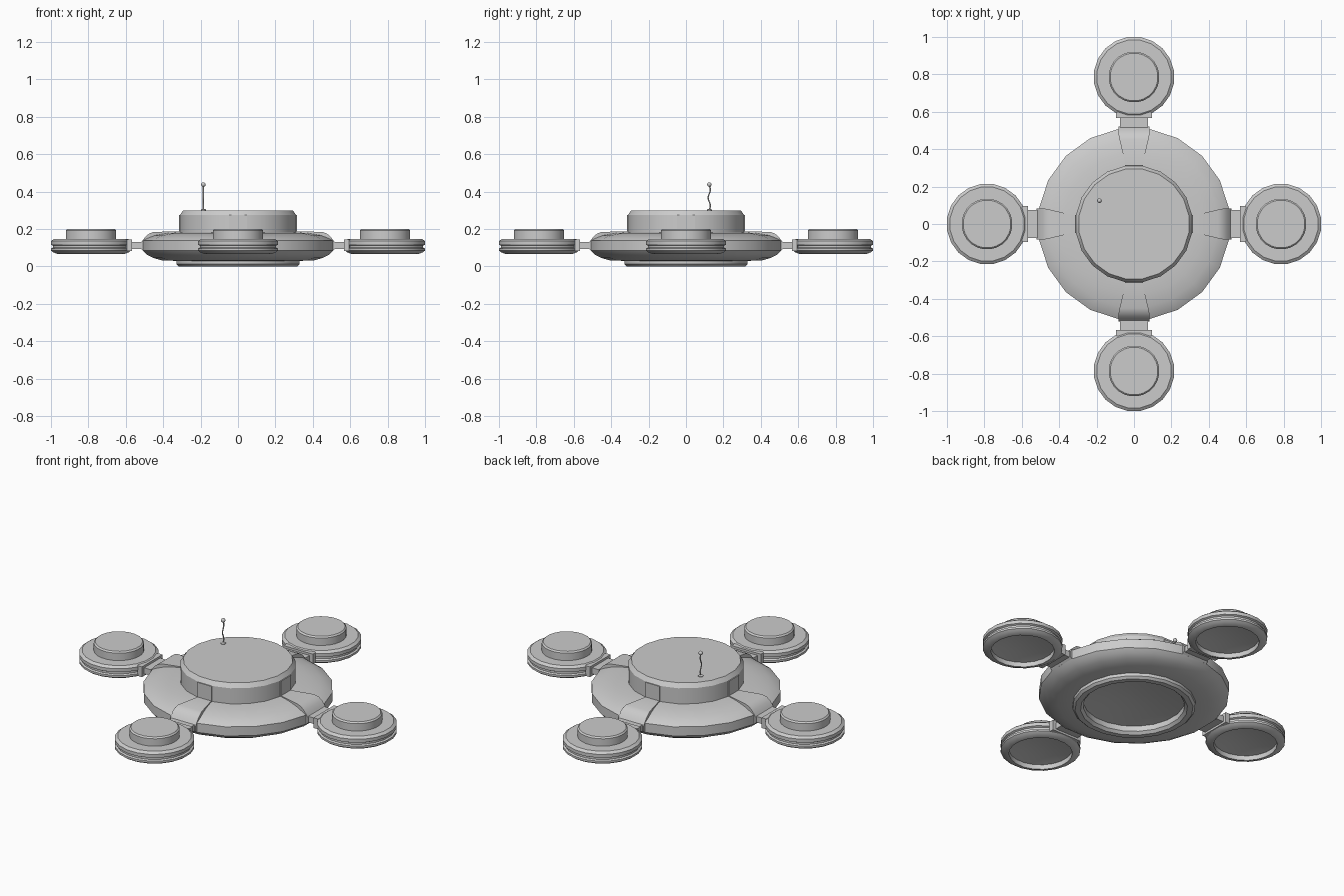
import bpy, bmesh, math
from mathutils import Matrix, Vector

if "Cube" in bpy.data.objects:
    bpy.data.objects.remove(bpy.data.objects["Cube"], do_unlink=True)

grey = bpy.data.materials.new("mid grey")
grey.use_nodes = True
grey.diffuse_color = (0.6, 0.6, 0.6, 1)
grey.node_tree.nodes["Principled BSDF"].inputs["Base Color"].default_value = (0.6, 0.6, 0.6, 1)

SIDES = 20


def finish(name, bm, turn=0.0):
    bmesh.ops.recalc_face_normals(bm, faces=bm.faces)
    bm.transform(Matrix.Rotation(turn, 4, "Z"))
    mesh = bpy.data.meshes.new(name)
    bm.to_mesh(mesh)
    bm.free()
    mesh.materials.append(grey)
    obj = bpy.data.objects.new(name, mesh)
    bpy.context.collection.objects.link(obj)
    bpy.ops.object.select_all(action="DESELECT")
    obj.select_set(True)
    bpy.context.view_layer.objects.active = obj
    bpy.ops.object.shade_smooth_by_angle(angle=math.radians(30))


def loft(name, rings, turn=0.0):
    """Skin a closed solid over rings of points, capped at both ends."""
    bm = bmesh.new()
    loops = [[bm.verts.new(p) for p in ring] for ring in rings]
    for a, b in zip(loops, loops[1:]):
        for i in range(len(a)):
            j = (i + 1) % len(a)
            bm.faces.new((a[i], a[j], b[j], b[i]))
    bm.faces.new(loops[0])
    bm.faces.new(loops[-1])
    finish(name, bm, turn)


def lathe(name, profile, cx=0.0, cy=0.0, turn=0.0, sides=SIDES):
    angles = [math.tau * (i + 0.5) / sides for i in range(sides)]
    loft(name, [[(cx + r * math.cos(a), cy + r * math.sin(a), z) for a in angles]
                for r, z in profile], turn)


def beam(name, stations, turn):
    """Radial bar; each station is radius, half width, bottom, top."""
    loft(name, [[(r, -w, lo), (r, w, lo), (r, w, hi), (r, -w, hi)]
                for r, w, lo, hi in stations], turn)


# Main hull with a shallow domed recess inside the landing ring
lathe("hull", [(0.03, 0.075), (0.15, 0.068), (0.275, 0.047), (0.275, 0.015), (0.29, 0.0),
               (0.32, 0.0), (0.333, 0.012), (0.333, 0.03), (0.41, 0.032), (0.46, 0.046),
               (0.495, 0.064), (0.515, 0.084), (0.515, 0.138), (0.495, 0.15),
               (0.45, 0.166), (0.38, 0.178), (0.30, 0.183)])

# Raised centre cabin with bevelled roof edge
lathe("cabin", [(0.314, 0.17), (0.314, 0.275), (0.297, 0.3)])

# Four radial arms, each carrying a pod
for k, side in enumerate(("left", "back", "right", "front")):
    turn = k * math.pi / 2
    beam(side + "_cabin_panel", [(0.29, 0.047, 0.17, 0.274), (0.316, 0.047, 0.17, 0.274)], turn)
    beam(side + "_bracket", [(0.3, 0.041, 0.1, 0.187), (0.45, 0.077, 0.07, 0.185),
                             (0.475, 0.082, 0.07, 0.176), (0.495, 0.084, 0.075, 0.16),
                             (0.51, 0.084, 0.085, 0.14), (0.52, 0.084, 0.095, 0.125)], turn)
    beam(side + "_arm", [(0.5, 0.076, 0.094, 0.13), (0.6, 0.076, 0.094, 0.13)], turn)
    beam(side + "_flange", [(0.566, 0.097, 0.082, 0.143), (0.594, 0.097, 0.082, 0.143),
                            (0.606, 0.075, 0.082, 0.143)], turn)
    lathe(side + "_pod", [(0.02, 0.112), (0.1, 0.108), (0.172, 0.094), (0.172, 0.066),
                          (0.18, 0.066), (0.205, 0.076), (0.216, 0.084), (0.216, 0.096),
                          (0.206, 0.101), (0.206, 0.111), (0.216, 0.116), (0.216, 0.136),
                          (0.2, 0.148), (0.13, 0.148)], cx=0.786, turn=turn)
    lathe(side + "_pod_cap", [(0.136, 0.14), (0.136, 0.192), (0.128, 0.2)],
          cx=0.786, turn=turn, sides=24)

# Wavy antenna with a foot and a ball tip
AX, AY = -0.185, 0.125
lathe("antenna_foot", [(0.014, 0.295), (0.014, 0.304), (0.006, 0.308)], AX, AY, sides=12)
rod = []
for i in range(17):
    t = i / 16
    y = AY + 0.007 * math.sin(t * math.tau * 1.5) * math.sin(math.pi * t) ** 0.5
    rod.append([(AX + 0.0035 * math.cos(a), y + 0.0035 * math.sin(a), 0.3 + 0.135 * t)
                for a in (math.tau * s / 8 for s in range(8))])
loft("antenna_rod", rod)
ball = bmesh.new()
bmesh.ops.create_uvsphere(ball, u_segments=16, v_segments=10, radius=0.012,
                          matrix=Matrix.Translation(Vector((AX, AY, 0.438))))
finish("antenna_ball", ball)
